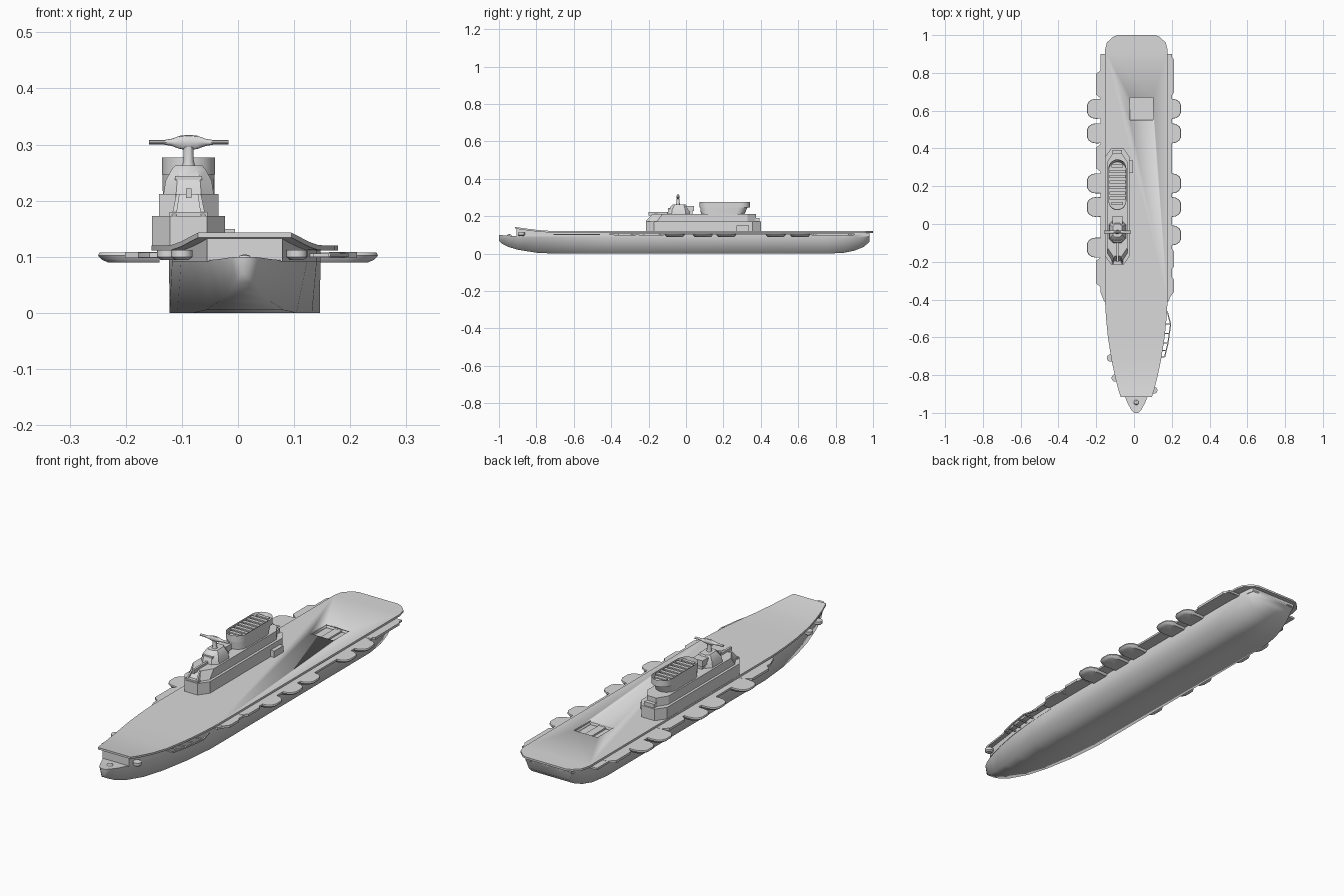
import bpy, bmesh, math

if "Cube" in bpy.data.objects:
    bpy.data.objects.remove(bpy.data.objects["Cube"])

C = 0.012      # hull centre line
IX = -0.088    # island centre line

grey = bpy.data.materials.new("naval grey")
grey.diffuse_color = (0.7, 0.7, 0.7, 1)
grey.use_nodes = True
grey.node_tree.nodes["Principled BSDF"].inputs["Base Color"].default_value = grey.diffuse_color


def finish(name, bm, angle=30):
    bmesh.ops.recalc_face_normals(bm, faces=bm.faces)
    me = bpy.data.meshes.new(name)
    bm.to_mesh(me)
    bm.free()
    me.materials.append(grey)
    for p in me.polygons:
        p.use_smooth = True
    me.set_sharp_from_angle(angle=math.radians(angle))
    ob = bpy.data.objects.new(name, me)
    bpy.context.collection.objects.link(ob)
    return ob


def loft_bm(rings):
    bm = bmesh.new()
    vs = [[bm.verts.new(p) for p in r] for r in rings]
    n = len(rings[0])
    for a, b in zip(vs, vs[1:]):
        for i in range(n):
            j = (i + 1) % n
            bm.faces.new((a[i], a[j], b[j], b[i]))
    bm.faces.new(vs[0])
    bm.faces.new(vs[-1])
    return bm


def loft(name, rings, angle=30):
    return finish(name, loft_bm(rings), angle)


def prism(name, pts, z0, z1):
    return loft(name, [[(x, y, z) for x, y in pts] for z in (z0, z1)])


def box(name, x0, x1, y0, y1, z0, z1):
    return prism(name, [(x0, y0), (x1, y0), (x1, y1), (x0, y1)], z0, z1)


def octagon(cx, hw, y0, y1, c, z, cy=None):
    cy = cy or c
    return [(cx - hw + c, y0, z), (cx + hw - c, y0, z), (cx + hw, y0 + cy, z), (cx + hw, y1 - cy, z),
            (cx + hw - c, y1, z), (cx - hw + c, y1, z), (cx - hw, y1 - cy, z), (cx - hw, y0 + cy, z)]


def circle(x, y, r, z, n=16):
    return [(x + r * math.cos(t * math.tau / n), y + r * math.sin(t * math.tau / n), z) for t in range(n)]


def stadium(hw, y0, y1, z, n=10):
    pts = []
    for k in range(n + 1):
        a = math.pi * k / n
        pts.append((IX + hw * math.cos(a), y1 - hw + hw * math.sin(a), z))
    for k in range(n + 1):
        a = math.pi + math.pi * k / n
        pts.append((IX + hw * math.cos(a), y0 + hw + hw * math.sin(a), z))
    return pts


# hull: y, half width at top, half width at keel, keel height, top height
sections = [(-1.0, .012, .006, .07, .1), (-.985, .026, .015, .054, .099), (-.95, .045, .03, .036, .096),
            (-.9, .066, .045, .021, .094), (-.8, .094, .07, .005, .098), (-.7, .113, .092, 0, .1),
            (-.55, .129, .12, 0, .1), (-.4, .135, .134, 0, .1), (.75, .135, .134, 0, .1),
            (.84, .134, .125, .004, .1), (.9, .131, .115, .016, .1), (.95, .125, .105, .036, .1),
            (.98, .118, .1, .062, .1)]
hull = loft("hull", [[(C - w, y, t), (C - b, y, k), (C + b, y, k), (C + w, y, t)]
                     for y, w, b, k, t in sections], 180)
for e in hull.data.edges:
    if all(hull.data.vertices[v].co.z > .09 for v in e.vertices):
        e.use_edge_sharp = True

# hull sides between the main hull and the flight deck
upper = [(-.905, .067, .134), (-.8, .094, .12), (-.7, .113, .112), (-.55, .129, .112),
         (-.4, .135, .112), (.84, .134, .112), (.95, .125, .112), (.98, .118, .112)]
upper_hull = loft("upper_hull", [[(C - w, y, t), (C - w, y, .092), (C + w, y, .092), (C + w, y, t)]
                                 for y, w, t in upper])

# flight deck with raised bow
deck = [(-.915, .083, .143), (-.87, .097, .136), (-.8, .114, .127), (-.72, .131, .121), (-.6, .15, .12),
        (-.5, .16, .12), (-.4, .166, .12), (.92, .166, .12), (.96, .156, .12), (.99, .125, .12), (1, .1, .12)]
flight_deck = loft("flight_deck", [[(C - w, y, t), (C - w, y, t - .009), (C + w, y, t - .009), (C + w, y, t)]
                                   for y, w, t in deck])

# lift well
cutter = box("lift_cutter", -.02, .1, .55, .67, .1005, .14)
cutter.hide_render = True
cutter.hide_viewport = True
for ob in (flight_deck, upper_hull):
    m = ob.modifiers.new("lift_well", 'BOOLEAN')
    m.operation = 'DIFFERENCE'
    m.object = cutter
box("lift_platform", .022, .058, .55, .67, .095, .108)

# foredeck capstan
loft("capstan", [circle(C, -.945, r, z) for r, z in ((.014, .09), (.013, .097), (.009, .102), (.003, .104))])

# side galleries with stepped bulges
bulges = {-1: [(.66, .82), (.27, .43), (-.34, -.17)], 1: [(.67, .895), (-.25, -.12), (-.385, -.27)]}
guns = {-1: (.61, .48, .215, .09, -.125), 1: (.61, .48, .215, .09, -.06)}
for s, side in ((-1, "left"), (1, "right")):
    prism(side + "_gallery", [(C + s * .12, -.41), (C + s * .17, -.41), (C + s * .19, -.36),
                              (C + s * .19, .9), (C + s * .12, .9)], .099, .108)
    for i, (a, b) in enumerate(bulges[s]):
        e = .2 if s > 0 else .213
        prism(f"{side}_bulge_{i}", [(C + s * .15, a), (C + s * .18, a), (C + s * e, a + .025),
                                    (C + s * e, b - .025), (C + s * .18, b), (C + s * .15, b)], .098, .109)
    # gun sponsons with bevelled undersides
    half = [(.14, .05), (.2, .052), (.222, .048), (.238, .037), (.247, .02)]
    outline = half + [(x, -y) for x, y in reversed(half)]
    for i, y0 in enumerate(guns[s]):
        loft(f"{side}_sponson_{i}", [[(s * (.14 + (x - .14) * k), y0 + y * k, z) for x, y in outline]
                                     for k, z in ((.86, .09), (.96, .095), (1.02, .102), (1.0, .108))])

# small bow platforms
for i, (x, y) in enumerate(((-.125, -.71), (-.1, -.815), (.105, -.88))):
    loft(f"bow_platform_{i}", [circle(x, y, r, z) for r, z in ((.012, .094), (.019, .1), (.019, .112))])


# thin walkway frame on the right of the bow
def bar(name, a, b, z0, z1, t=.003):
    dx, dy = b[0] - a[0], b[1] - a[1]
    k = t / math.hypot(dx, dy)
    nx, ny = -dy * k, dx * k
    prism(name, [(a[0] + nx, a[1] + ny), (b[0] + nx, b[1] + ny),
                 (b[0] - nx, b[1] - ny), (a[0] - nx, a[1] - ny)], z0, z1)


path = [(.175, -.46), (.194, -.53), (.18, -.63), (.162, -.705), (.135, -.705)]
for i in range(4):
    bar(f"walkway_rail_{i}", path[i], path[i + 1], .1, .106)
for i, (x, y) in enumerate(path[1:3] + [(.187, -.58), (.171, -.67)]):
    bar(f"walkway_strut_{i}", (x, y), (.125, y), .1, .106)

# island: lower and upper levels
loft("island_lower", [octagon(IX, .065, -.215, .4, .032, z, .045) for z in (.115, .173)])
loft("island_upper", [octagon(IX, .053, -.2, .375, .03, .173, .045),
                      octagon(IX, .053, -.17, .375, .03, .212, .045)])
box("island_side_locker", -.03, -.005, .27, .337, .115, .15)
box("island_stern_step", IX - .025, IX + .025, .37, .393, .17, .19)

# sloping front struts and forward bar
for s in (-1, 1):
    loft(f"front_strut_{s}", [[(IX + s * a, y, z), (IX + s * b, y, z), (IX + s * b, -.15, z), (IX + s * a, -.15, z)]
                              for a, b, y, z in ((.022, .03, -.215, .173), (.016, .022, -.18, .212))])
box("front_bar", IX - .034, IX + .034, -.212, -.195, .173, .18)
box("front_spine", IX - .005, IX + .005, -.2, -.08, .205, .222)

# bridge
loft("bridge", [octagon(IX, hw, a, b, hw * .5, z) for hw, a, b, z in
                ((.045, -.1, .02, .21), (.041, -.094, .016, .236), (.03, -.078, .004, .256), (.024, -.07, 0, .263))])
box("bridge_window", IX - .024, IX + .024, -.096, -.08, .237, .244)
box("bridge_rear_cabin", IX - .026, IX + .026, 0, .043, .228, .256)
box("bridge_rear_base", IX - .018, IX + .018, 0, .035, .21, .23)

# radar mast and dish
loft("radar_post", [circle(IX, -.043, r, z, 12) for r, z in ((.012, .26), (.009, .272), (.009, .296))])
spans = [(-.071, .004), (-.045, .004), (-.03, .0065), (-.015, .012), (0, .0135),
         (.015, .012), (.03, .0065), (.045, .004), (.071, .004)]
loft("radar_dish", [[(IX + x, -.043 + .008 * math.cos(k * math.tau / 12), .304 + h * math.sin(k * math.tau / 12))
                     for k in range(12)] for x, h in spans])

# funnel: flared shell, hollowed at the top
bm = loft_bm([stadium(.046, .08, .312, .21), stadium(.047, .073, .342, .277)])
bm.faces.ensure_lookup_table()
top = bm.faces[-1]
bmesh.ops.inset_region(bm, faces=[top], thickness=.008)
ext = bmesh.ops.extrude_face_region(bm, geom=[top])
bmesh.ops.translate(bm, vec=(0, 0, -.03), verts=[v for v in ext["geom"] if isinstance(v, bmesh.types.BMVert)])
if top.is_valid:
    bmesh.ops.delete(bm, geom=[top], context='FACES_ONLY')
finish("funnel", bm)

# funnel grating
for i in range(8):
    y = .108 + i * .0285
    hw = .03 if i in (0, 7) else .042
    box(f"funnel_slat_{i}", IX - hw, IX + hw, y - .008, y + .008, .268, .274)
